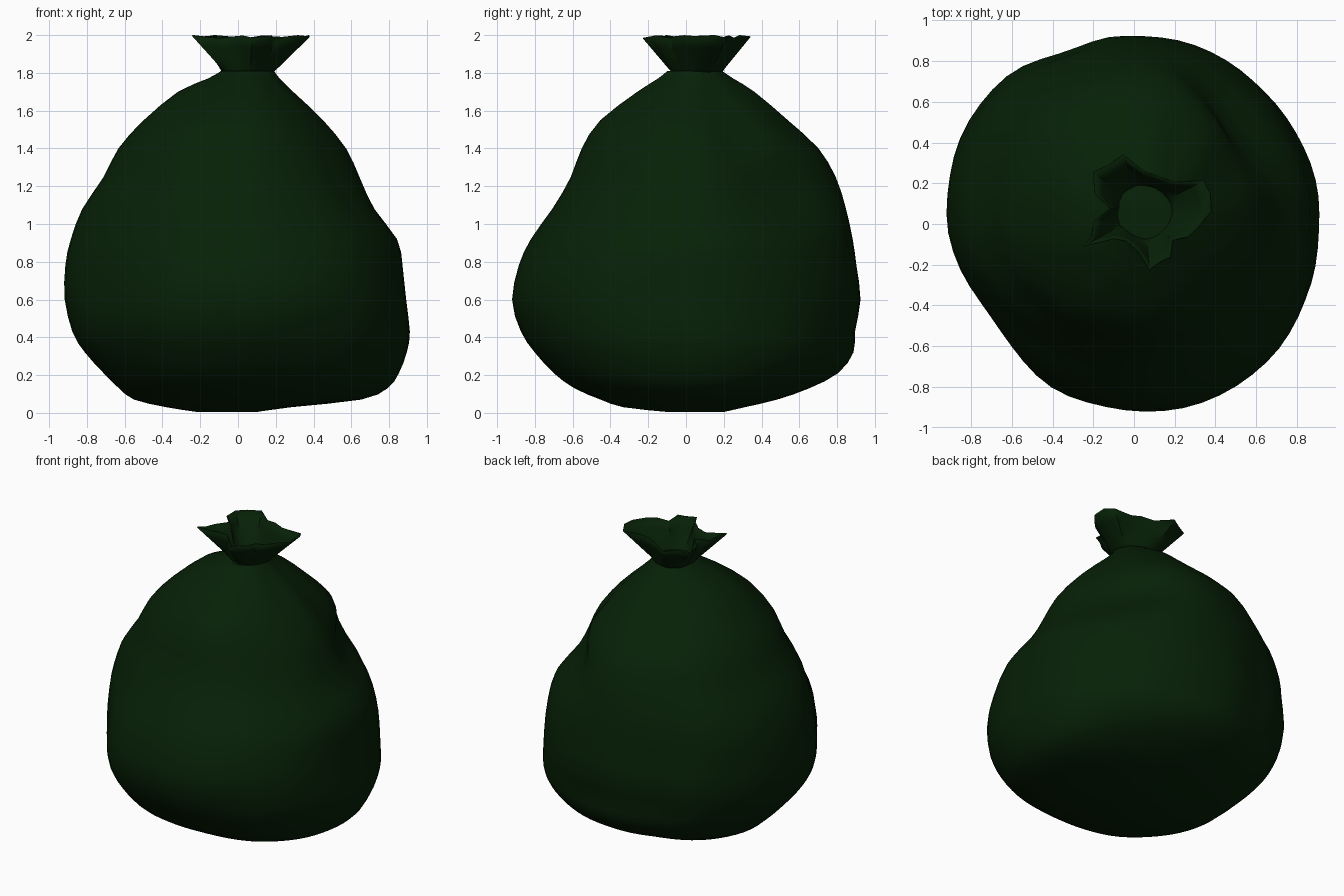
import bpy, bmesh, math
from mathutils import Vector, noise

if "Cube" in bpy.data.objects:
    bpy.data.objects.remove(bpy.data.objects["Cube"])

CX, CY = 0.05, 0.05          # axis through the tied neck
SEGS = 64

green = bpy.data.materials.new("dark green plastic")
green.diffuse_color = (0.002, 0.0145, 0.002, 1)
green.use_nodes = True
green.node_tree.nodes["Principled BSDF"].inputs["Base Color"].default_value = green.diffuse_color

# Sack profile: height, left, right, front, back
PROFILE = [
    (0.005, -0.22, 0.10, -0.10, 0.20),
    (0.03, -0.38, 0.28, -0.33, 0.31),
    (0.07, -0.55, 0.65, -0.45, 0.48),
    (0.13, -0.63, 0.79, -0.59, 0.65),
    (0.21, -0.71, 0.85, -0.70, 0.80),
    (0.32, -0.81, 0.895, -0.80, 0.88),
    (0.43, -0.88, 0.915, -0.87, 0.89),
    (0.60, -0.92, 0.895, -0.92, 0.92),
    (0.78, -0.91, 0.87, -0.885, 0.90),
    (0.92, -0.885, 0.84, -0.82, 0.88),
    (1.08, -0.83, 0.725, -0.71, 0.845),
    (1.25, -0.71, 0.645, -0.61, 0.79),
    (1.40, -0.63, 0.575, -0.55, 0.70),
    (1.55, -0.50, 0.45, -0.455, 0.535),
    (1.70, -0.32, 0.29, -0.26, 0.36),
    (1.77, -0.16, 0.22, -0.15, 0.25),
    (1.81, -0.09, 0.19, -0.10, 0.19),
]

# Fullness of each diagonal at a few heights
HEIGHTS = (0.1, 0.4, 0.7, 0.95, 1.2, 1.4, 1.7)
FULLNESS = {
    (True, True): (-0.03, -0.015, -0.02, -0.04, -0.15, -0.07, -0.02),
    (True, False): (0.05, 0.03, 0.04, 0.03, -0.02, -0.04, -0.03),
    (False, True): (0.06, 0.04, 0.045, 0.05, 0.04, 0.04, 0.02),
    (False, False): (0.03, -0.02, -0.06, -0.06, -0.01, 0.0, -0.02),
}

# Local bulges and dents: angle, angular width, height, height spread, amount
LUMPS = [
    (118, 12, 0.60, 0.5, -0.03), (101, 9, 0.60, 0.5, 0.015),
    (212, 14, 0.55, 0.4, -0.03), (242, 14, 0.55, 0.4, 0.035),
    (52, 12, 1.52, 0.13, 0.04), (25, 14, 1.45, 0.15, -0.04),
]

# Collar rim: angle in degrees, radius
RIM = [(0, .33), (15, .34), (28, .33), (45, .21), (65, .19), (90, .20),
       (110, .30), (128, .29), (142, .32), (160, .26), (175, .17), (190, .25),
       (205, .29), (210, .34), (222, .20), (240, .17), (262, .20), (275, .29),
       (288, .26), (300, .26), (315, .20), (330, .25), (345, .28)]


def catmull(a, b, c, d, t):
    return 0.5 * (2*b + (c-a)*t + (2*a-5*b+4*c-d)*t*t + (3*b-a-3*c+d)*t**3)


def refine(rows, steps):
    out = []
    n = len(rows)
    for i in range(n - 1):
        four = [rows[max(0, min(n-1, i+k))] for k in (-1, 0, 1, 2)]
        for s in range(steps):
            out.append([catmull(*v, s/steps) for v in zip(*four)])
    return out + [list(rows[-1])]


def bump(x, centre, width):
    return math.exp(-((x - centre) / width) ** 2)


def fullness(z, quadrant):
    ks = FULLNESS[quadrant]
    if z <= HEIGHTS[0]:
        return ks[0]
    for i in range(len(HEIGHTS) - 1):
        if z < HEIGHTS[i + 1]:
            t = (z - HEIGHTS[i]) / (HEIGHTS[i + 1] - HEIGHTS[i])
            t = t * t * (3 - 2 * t)
            return ks[i] + (ks[i + 1] - ks[i]) * t
    return ks[-1]


def sack_point(row, ang):
    z, left, right, front, back = row
    c, s = math.cos(ang), math.sin(ang)
    rx = right - CX if c > 0 else CX - left
    ry = back - CY if s > 0 else CY - front
    r = 1 / math.sqrt((c / rx) ** 2 + (s / ry) ** 2)
    # uneven diagonals and local lumps
    r *= 1 + fullness(z, (c > 0, s > 0)) * math.sin(2 * ang) ** 2
    for deg, width, height, spread, amount in LUMPS:
        r *= 1 + amount * bump(math.degrees(ang), deg, width) * bump(z, height, spread)
    # soft dents and folds gathered towards the neck
    p = Vector((c * 1.4, s * 1.4, z * 1.8))
    r *= 1 + 0.012 * noise.noise(p * 1.7)
    r *= 1 + 0.015 * math.sin(9 * ang + 1) * bump(z, 1.68, 0.14)
    return (CX + c * r, CY + s * r, z)


def loft(name, rings, cap_first=False, cap_last=False):
    bm = bmesh.new()
    loops = [[bm.verts.new(p) for p in ring] for ring in rings]
    for lo, hi in zip(loops, loops[1:]):
        n = len(lo)
        for i in range(n):
            j = (i + 1) % n
            bm.faces.new((lo[i], lo[j], hi[j], hi[i]))
    if cap_first:
        bm.faces.new(loops[0][::-1])
    if cap_last:
        bm.faces.new(loops[-1])
    me = bpy.data.meshes.new(name)
    bm.to_mesh(me)
    bm.free()
    me.materials.append(green)
    ob = bpy.data.objects.new(name, me)
    bpy.context.collection.objects.link(ob)
    bpy.ops.object.select_all(action='DESELECT')
    ob.select_set(True)
    bpy.context.view_layer.objects.active = ob
    bpy.ops.object.shade_smooth_by_angle(angle=math.radians(40))
    return ob


# Sack body
angles = [2 * math.pi * i / SEGS for i in range(SEGS)]
loft("sack_body", [[sack_point(row, a) for a in angles]
                   for row in refine(PROFILE, 2)], True, True)

# Gathered collar above the tie, flaring into an open pleated rim
collar = []
for t in (0, 0.12, 0.4, 0.7, 1):
    ring = []
    for i, (deg, rim) in enumerate(RIM):
        a = math.radians(deg)
        r = 0.13 + (rim - 0.13) * t
        z = 1.795 + (0.195 + 0.008 * math.sin(i * 2.1)) * t
        ring.append((CX + r * math.cos(a), CY + 0.01 + r * math.sin(a), min(z, 2)))
    collar.append(ring)
collar_ob = loft("collar", collar)
solid = collar_ob.modifiers.new("thickness", 'SOLIDIFY')
solid.thickness = 0.006
solid.offset = -1
